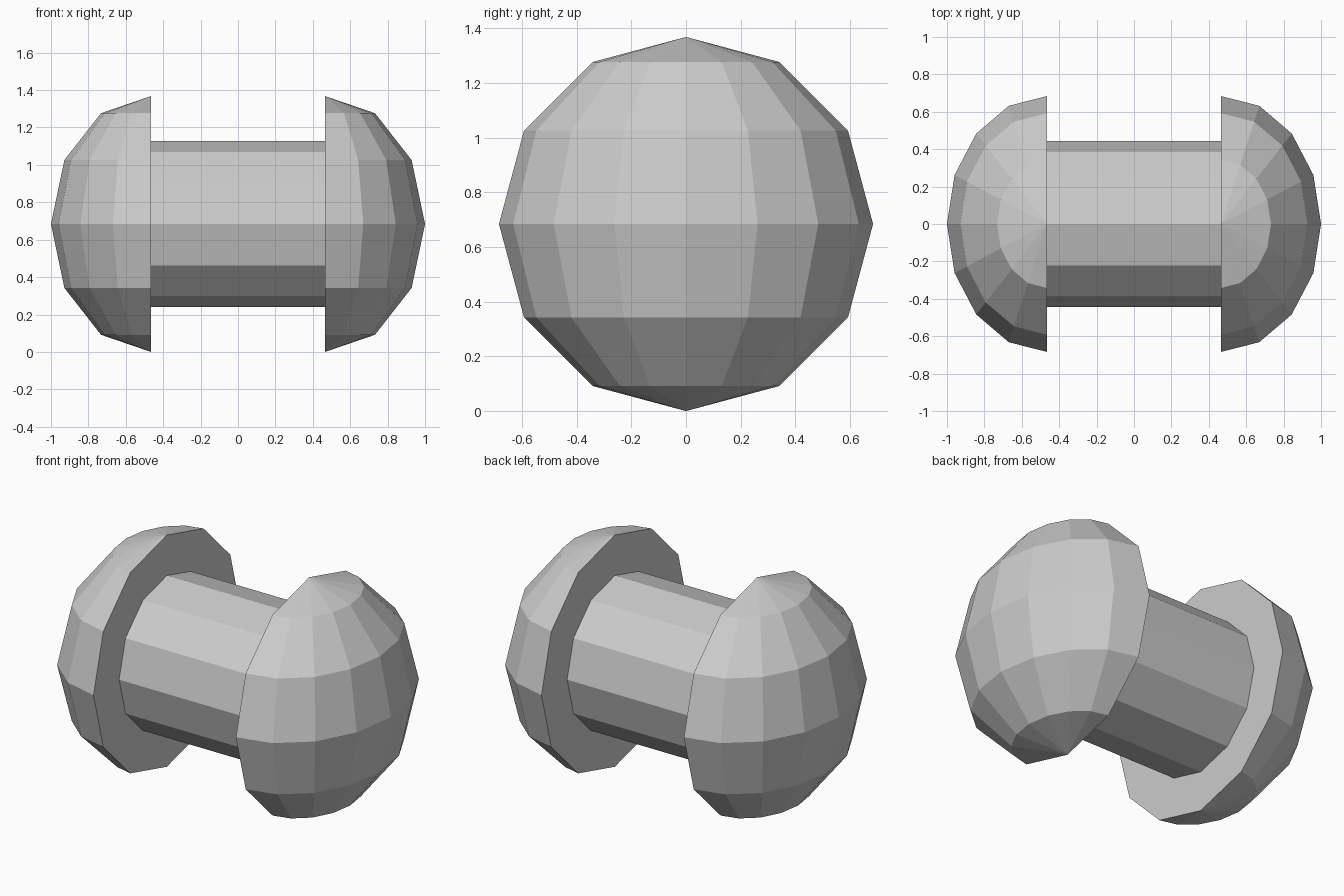
import bpy, bmesh, math
from mathutils import Matrix

if "Cube" in bpy.data.objects:
    bpy.data.objects.remove(bpy.data.objects["Cube"])

R = 0.684        # cap radius in y and z, also the axis height
CAP_X = 0.465    # inner face of each cap
DEPTH = 0.535    # how far each cap bulges outwards


def finish(bm, name):
    bmesh.ops.recalc_face_normals(bm, faces=bm.faces)
    mesh = bpy.data.meshes.new(name)
    bm.to_mesh(mesh)
    bm.free()
    obj = bpy.data.objects.new(name, mesh)
    obj.location.z = R
    bpy.context.collection.objects.link(obj)


def end_cap(name, side):
    # half of a low-poly sphere with upright poles, closed by a flat inner face
    bm = bmesh.new()
    bmesh.ops.create_uvsphere(bm, u_segments=16, v_segments=6, radius=1)
    cut = bmesh.ops.bisect_plane(
        bm, geom=bm.verts[:] + bm.edges[:] + bm.faces[:], dist=1e-4,
        plane_co=(0, 0, 0), plane_no=(-1, 0, 0), clear_outer=True)
    rim = [e for e in bm.edges if all(abs(v.co.x) < 1e-4 for v in e.verts)]
    bmesh.ops.contextual_create(bm, geom=rim)
    bmesh.ops.transform(
        bm, verts=bm.verts,
        matrix=Matrix.Translation((side * CAP_X, 0, 0))
        @ Matrix.Diagonal((side * DEPTH, R, R, 1)))
    finish(bm, name)


# Rounded ends
end_cap("right_cap", 1)
end_cap("left_cap", -1)

# Twelve-sided shaft along x, with corners at top and bottom
bm = bmesh.new()
bmesh.ops.create_cone(bm, cap_ends=True, segments=12, radius1=0.445,
                      radius2=0.445, depth=2 * CAP_X,
                      matrix=Matrix.Rotation(math.pi / 2, 4, 'Y'))
finish(bm, "shaft")
